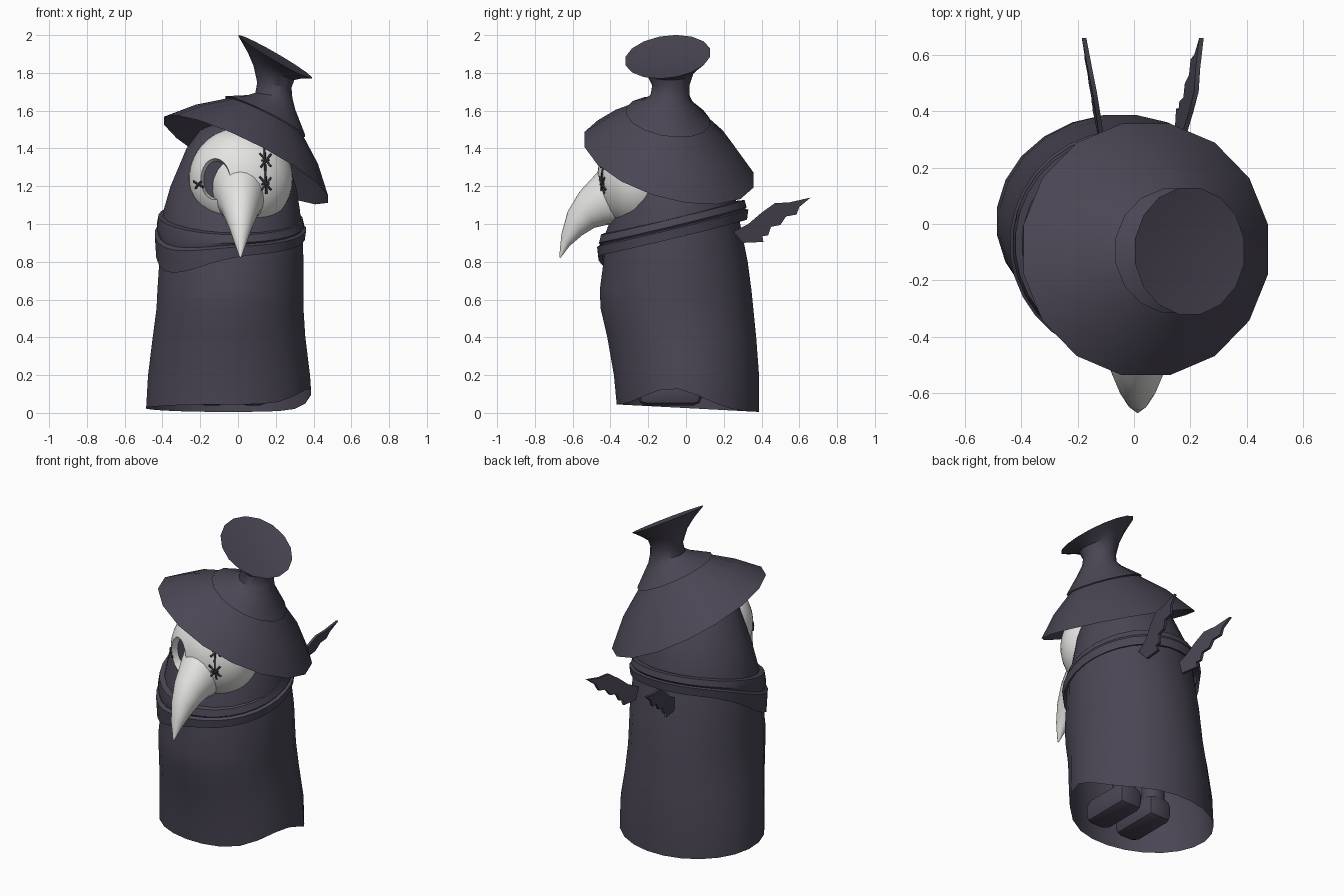
import bpy, bmesh, math
from mathutils import Matrix, Vector

if "Cube" in bpy.data.objects:
    bpy.data.objects.remove(bpy.data.objects["Cube"])


def material(name, col):
    m = bpy.data.materials.new(name)
    m.diffuse_color = (*col, 1)
    m.use_nodes = True
    m.node_tree.nodes["Principled BSDF"].inputs["Base Color"].default_value = m.diffuse_color
    return m


CLOTH = material("dark violet cloth", (0.068, 0.06, 0.088))
BONE = material("bone white", (0.78, 0.78, 0.76))
THREAD = material("black thread", (0.035, 0.03, 0.045))


def finish(name, bm, *mats, angle=35):
    bmesh.ops.recalc_face_normals(bm, faces=bm.faces)
    me = bpy.data.meshes.new(name)
    bm.to_mesh(me)
    bm.free()
    ob = bpy.data.objects.new(name, me)
    bpy.context.collection.objects.link(ob)
    for m in mats:
        me.materials.append(m)
    smooth(ob, angle)
    return ob


def smooth(ob, angle=35):
    bpy.ops.object.select_all(action='DESELECT')
    ob.select_set(True)
    bpy.context.view_layer.objects.active = ob
    bpy.ops.object.shade_smooth_by_angle(angle=math.radians(angle))


def bridge(bm, loops, caps=(False, False)):
    n = len(loops[0])
    for a, b in zip(loops, loops[1:]):
        for i in range(n):
            j = (i + 1) % n
            bm.faces.new((a[i], a[j], b[j], b[i]))
    for use, lp in zip(caps, (loops[0], loops[-1])):
        if use:
            bm.faces.new(lp)


def loft(bm, rings, n, caps=(False, False), tweak=None):
    """Rings: x0, x1, y0, y1, z at centre, slope in x, slope in y."""
    loops = []
    for k, (x0, x1, y0, y1, z, sx, sy) in enumerate(rings):
        loop = []
        for i in range(n):
            a = 2 * math.pi * (i + 0.5) / n
            dx, dy = (x1 - x0) / 2 * math.cos(a), (y1 - y0) / 2 * math.sin(a)
            dz = tweak(k, a) if tweak else 0
            loop.append(bm.verts.new(((x0 + x1) / 2 + dx, (y0 + y1) / 2 + dy,
                                      z + sx * dx + sy * dy + dz)))
        loops.append(loop)
    bridge(bm, loops, caps)


# robe and hood: one open-bottomed shell with an uneven hem
def hem(k, a):
    if k:
        return 0
    return 0.1 * max(0, math.cos(a + 0.2)) ** 6 - 0.02 * math.sin(a)


bm = bmesh.new()
loft(bm, [(-.49, .39, -.37, .39, .025, 0, 0), (-.48, .385, -.385, .39, .2, 0, 0),
          (-.455, .36, -.42, .375, .4, 0, 0), (-.435, .35, -.455, .36, .55, 0, 0),
          (-.43, .35, -.46, .35, .65, 0, 0), (-.42, .35, -.44, .33, .8, 0, 0),
          (-.41, .345, -.43, .30, .95, 0, 0), (-.395, .33, -.38, .275, 1.08, 0, 0),
          (-.36, .31, -.36, .255, 1.2, 0, 0), (-.275, .24, -.31, .17, 1.4, 0, 0),
          (-.2, .2, -.25, .10, 1.5, 0, 0), (-.08, .14, -.16, 0, 1.55, 0, 0)],
     24, (False, True), hem)
finish("robe_and_hood", bm, CLOTH)


# scarf: tilted folded band, drooping at the front left
def droop(k, a):
    return -0.14 * max(0, math.cos(a - math.radians(210))) ** 3 * (1, 1, .45, .4, .2, 0, 0)[k]


bm = bmesh.new()
prof = [(.375, -.045), (.395, -.055), (.402, -.005), (.384, .002),
        (.392, .012), (.382, .05), (.35, .055)]
loft(bm, [(-.04 - r, -.04 + r, -.07 - r, -.07 + r, .985 + dz, -.02, .24) for r, dz in prof],
     32, tweak=droop)
finish("scarf", bm, CLOTH)

# hat: tilted brim, band, waisted crown and flared dished top
bm = bmesh.new()
loft(bm, [(-.40, .484, -.545, .365, 1.34, -.477, -.24),
          (-.23, .43, -.43, .25, 1.462, -.485, -.19),
          (-.055, .345, -.305, .115, 1.565, -.49, -.13)], 16)
finish("hat_brim", bm, CLOTH)
bm = bmesh.new()
loft(bm, [(-.07, .36, -.32, .13, 1.568, -.49, -.13),
          (.05, .305, -.235, .035, 1.645, -.3, 0),
          (.09, .29, -.19, .02, 1.68, -.15, 0),
          (.1, .285, -.18, .02, 1.735, -.15, 0),
          (.08, .3, -.21, .04, 1.80, -.35, 0),
          (.05, .34, -.26, .08, 1.84, -.48, .05),
          (0, .395, -.325, .132, 1.885, -.575, .1),
          (.1, .3, -.2, .03, 1.868, -.575, .1)], 16, (False, True))
finish("hat_crown", bm, CLOTH)

# mask face with one carved eye socket
C, R = Vector((.015, -.25, 1.24)), Vector((.275, .22, .27))
bm = bmesh.new()
bmesh.ops.create_uvsphere(bm, u_segments=40, v_segments=28, radius=1,
                          matrix=Matrix.Translation(C) @ Matrix.Diagonal((*R, 1)))
mask = finish("mask_face", bm, BONE, CLOTH)

EYE_Y = -.35
bm = bmesh.new()
socket = []
for y, cx, cz, rx, rz in [(-.6, -.15, 1.24, .13, .17), (-.45, -.132, 1.238, .088, .115),
                          (EYE_Y, -.115, 1.235, .066, .097)]:
    socket.append([bm.verts.new((cx + rx * math.cos(t), y, cz + rz * math.sin(t)))
                   for t in (2 * math.pi * i / 28 for i in range(28))])
bridge(bm, socket, (True, True))
cutter = finish("eye_cutter", bm, BONE)
cutter.hide_render = True
mod = mask.modifiers.new("eye socket", 'BOOLEAN')
mod.operation = 'DIFFERENCE'
mod.solver = 'EXACT'
mod.object = cutter
bpy.context.view_layer.objects.active = mask
bpy.ops.object.modifier_apply(modifier=mod.name)
bpy.data.objects.remove(cutter)
for p in mask.data.polygons:
    flat = all(abs(mask.data.vertices[v].co.y - EYE_Y) < 1e-3 for v in p.vertices)
    p.material_index = 1 if flat and p.center.x < 0 else 0
smooth(mask, 40)

# beak: rings between an upper and a lower curve
bm = bmesh.new()
loops = []
for (uy, uz), (ly, lz), w in [((-.38, 1.36), (-.30, 1.0), .15), ((-.455, 1.29), (-.37, .995), .128),
                              ((-.505, 1.235), (-.42, .995), .112),
                              ((-.565, 1.17), (-.485, .98), .094),
                              ((-.627, 1.065), (-.55, .94), .066),
                              ((-.66, .945), (-.615, .885), .036),
                              ((-.671, .825), (-.665, .82), .004)]:
    loops.append([bm.verts.new((.013 + w * math.cos(t),
                                (uy + ly) / 2 + (uy - ly) / 2 * math.sin(t),
                                (uz + lz) / 2 + (uz - lz) / 2 * math.sin(t)))
                  for t in (2 * math.pi * i / 20 for i in range(20))])
bridge(bm, loops, (False, True))
finish("beak", bm, BONE, angle=50)

# stitches: thin threads lying on the mask surface
cu = bpy.data.curves.new("stitches", 'CURVE')
cu.dimensions = '3D'
cu.bevel_depth = .006
cu.bevel_resolution = 1
cu.use_fill_caps = True


def stitch(x0, z0, x1, z1):
    sp = cu.splines.new('POLY')
    sp.points.add(4)
    for i in range(5):
        x, z = x0 + (x1 - x0) * i / 4, z0 + (z1 - z0) * i / 4
        q = 1 - ((x - C.x) / R.x) ** 2 - ((z - C.z) / R.z) ** 2
        sp.points[i].co = (x, C.y - R.y * math.sqrt(max(q, 0)) - .002, z, 1)


stitch(.14, 1.40, .15, 1.16)
for z in (1.335, 1.21):
    stitch(.115, z + .04, .175, z - .03)
    stitch(.12, z - .035, .175, z + .035)
    stitch(.125, z, .165, z + .005)
stitch(-.235, 1.225, -.185, 1.195)
stitch(-.225, 1.19, -.195, 1.225)
cu.materials.append(THREAD)
bpy.context.collection.objects.link(bpy.data.objects.new("stitches", cu))

# small feathered wings on the back
OUTLINE = [(.25, .96), (.33, 1.0), (.40, 1.06), (.47, 1.11), (.55, 1.115), (.66, 1.14),
           (.60, 1.09), (.585, 1.05), (.53, 1.04), (.50, .995), (.45, .985),
           (.435, .94), (.405, .935), (.41, .905), (.30, .90)]
for name, x0, k, twist in (("left_wing", -.115, -.17, .06), ("right_wing", .165, .22, .3)):
    bm = bmesh.new()
    sides = []
    for off in (-.008, .008):
        sides.append([bm.verts.new((x0 + k * (y - .3) + off
                                    + twist * (z - .93 - .58 * (y - .27)), y, z))
                      for y, z in OUTLINE])
    bridge(bm, sides, (True, True))
    finish(name, bm, CLOTH)

# legs and rounded shoes inside the robe
for name, x in (("left", -.14), ("right", .08)):
    bm = bmesh.new()
    bmesh.ops.create_cube(bm, size=1, matrix=Matrix.Translation((x, -.085, .115))
                          @ Matrix.Diagonal((.17, .34, .15, 1)))
    bmesh.ops.bevel(bm, geom=bm.edges[:], offset=.045, segments=2, affect='EDGES', profile=.5)
    finish(name + "_shoe", bm, CLOTH)
    bm = bmesh.new()
    loft(bm, [(x - .07, x + .07, -.06, .07, .12, 0, 0),
              (x - .07, x + .07, -.06, .07, .45, 0, 0)], 12, (True, True))
    finish(name + "_leg", bm, CLOTH)
